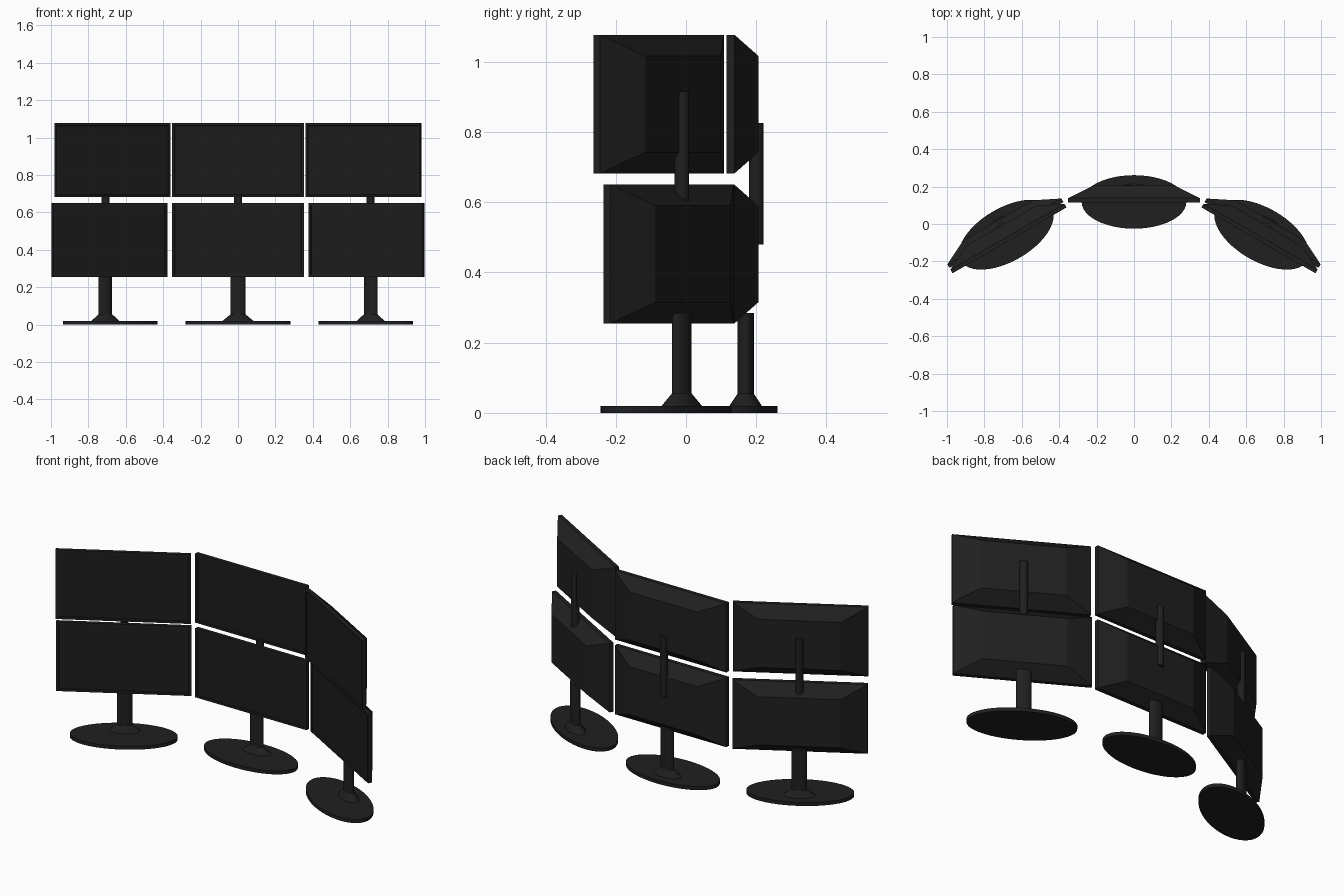
import bpy, bmesh, math
from mathutils import Matrix, Vector

if "Cube" in bpy.data.objects:
    bpy.data.objects.remove(bpy.data.objects["Cube"])

black = bpy.data.materials.new("black_plastic")
black.diffuse_color = (0.014, 0.014, 0.014, 1)
black.use_nodes = True
black.node_tree.nodes["Principled BSDF"].inputs["Base Color"].default_value = black.diffuse_color
screen_mat = bpy.data.materials.new("dark_screen")
screen_mat.diffuse_color = (0.012, 0.012, 0.012, 1)
screen_mat.use_nodes = True
screen_mat.node_tree.nodes["Principled BSDF"].inputs["Base Color"].default_value = screen_mat.diffuse_color


def finish(name, bm, matrix, smooth=False):
    bmesh.ops.recalc_face_normals(bm, faces=bm.faces)
    me = bpy.data.meshes.new(name)
    bm.to_mesh(me)
    bm.free()
    ob = bpy.data.objects.new(name, me)
    bpy.context.collection.objects.link(ob)
    me.materials.append(black)
    me.materials.append(screen_mat)
    ob.matrix_world = matrix
    if smooth:
        bpy.context.view_layer.objects.active = ob
        ob.select_set(True)
        bpy.ops.object.shade_smooth_by_angle(angle=math.radians(30))
        ob.select_set(False)
    return ob


# elliptical solid lofted through (rx, ry, z) rings
def loft(name, rings, matrix, centre=(0, 0), n=32):
    bm = bmesh.new()
    loops = []
    for rx, ry, z in rings:
        loops.append([bm.verts.new((centre[0] + rx * math.cos(2 * math.pi * i / n),
                                    centre[1] + ry * math.sin(2 * math.pi * i / n), z))
                      for i in range(n)])
    for a, b in zip(loops, loops[1:]):
        for i in range(n):
            bm.faces.new((a[i], a[(i + 1) % n], b[(i + 1) % n], b[i]))
    bm.faces.new(loops[0])
    bm.faces.new(loops[-1])
    return finish(name, bm, matrix, True)


# monitor: recessed screen, bezel, thin rim and sloping back hump
def monitor(name, y0, z0, z1, matrix):
    w, zc, h = 0.352, (z0 + z1) / 2, (z1 - z0) / 2
    sections = [(w - 0.014, h - 0.014, 0.005), (w - 0.012, h - 0.012, 0.0),
                (w, h, 0.0), (w, h, 0.022), (0.215, h - 0.06, 0.09)]
    bm = bmesh.new()
    loops = [[bm.verts.new((sx * a, y0 + y, zc + sz * b))
              for sx, sz in ((-1, -1), (1, -1), (1, 1), (-1, 1))] for a, b, y in sections]
    for a, b in zip(loops, loops[1:]):
        for i in range(4):
            bm.faces.new((a[i], a[(i + 1) % 4], b[(i + 1) % 4], b[i]))
    screen = bm.faces.new(loops[0])
    screen.material_index = 1
    bm.faces.new(loops[-1])
    finish(name, bm, matrix)


# one column: stand, lower monitor, upper monitor and joining pole
def station(tag, x, y, angle, upper_y, pole_y, pole_z):
    m = Matrix.Translation((x, y, 0)) @ Matrix.Rotation(math.radians(angle), 4, 'Z')
    loft(tag + "_base", [(0.28, 0.143, 0), (0.28, 0.143, 0.02)], m, n=48)
    loft(tag + "_stand", [(0.085, 0.046, 0.018), (0.08, 0.045, 0.022), (0.04, 0.023, 0.055),
                          (0.04, 0.023, 0.285)], m, (0, 0.052))
    monitor(tag + "_lower_monitor", -0.002, 0.255, 0.65, m)
    monitor(tag + "_upper_monitor", upper_y, 0.682, 1.077, m)
    loft(tag + "_joining_pole", [(0.021, 0.021, pole_z), (0.021, 0.021, pole_z + 0.345)],
         m, (0, pole_y))


station("centre", 0, 0.118, 0, -0.002, 0.082, 0.48)
for tag, s in (("left", -1), ("right", 1)):
    station(tag, s * 0.683, -0.057, -30 * s, -0.035, 0.052, 0.57)
